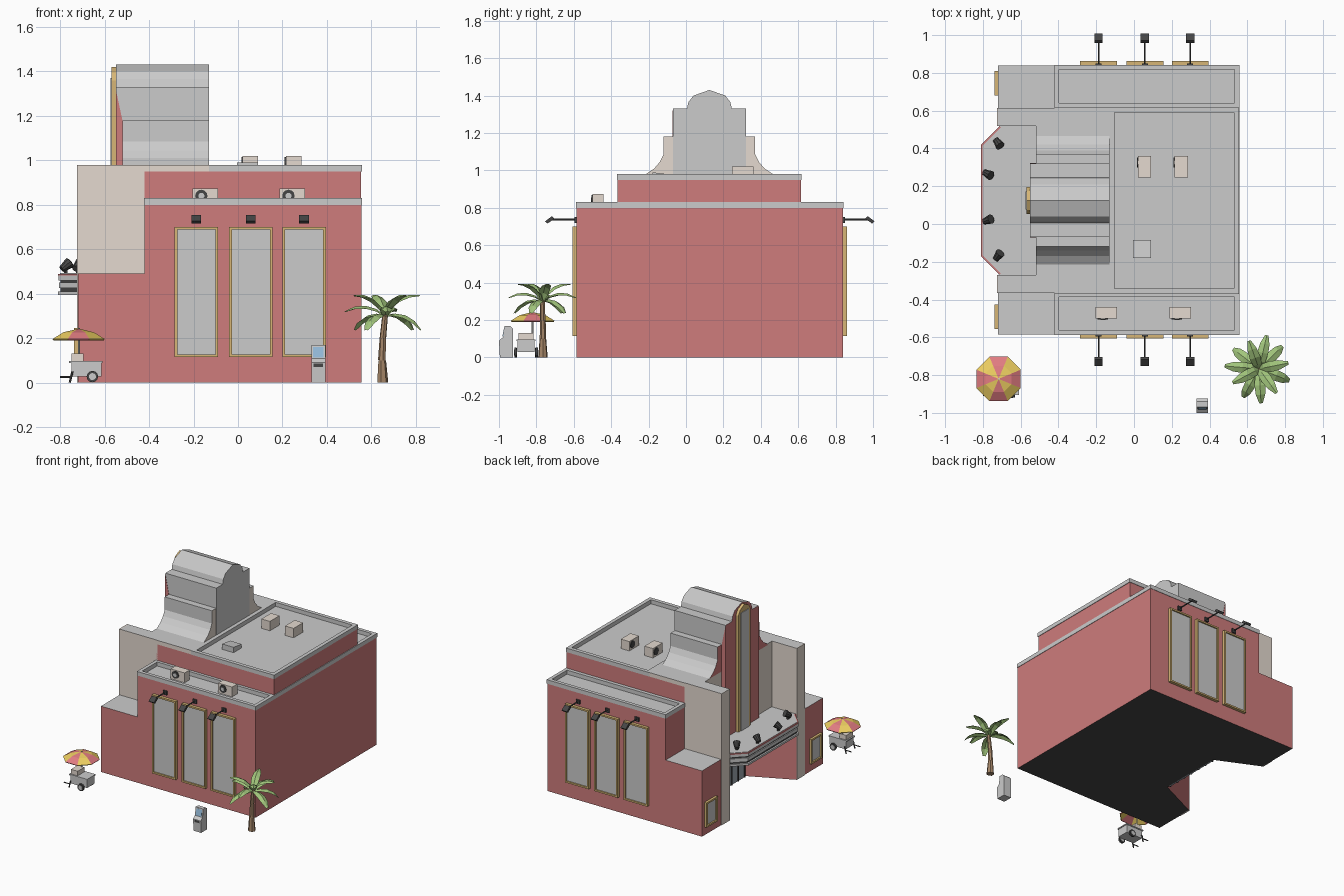
import bpy, bmesh, math
from mathutils import Vector, Matrix

if "Cube" in bpy.data.objects:
    bpy.data.objects.remove(bpy.data.objects["Cube"])

def mat(name, r, g, b):
    m = bpy.data.materials.new(name)
    m.diffuse_color = (r, g, b, 1)
    m.use_nodes = True
    m.node_tree.nodes["Principled BSDF"].inputs["Base Color"].default_value = m.diffuse_color
    return m

RED = mat("brick_red", .62, .2, .2)
BEIGE = mat("beige", .78, .7, .63)
GREY = mat("stone", .75, .75, .75)
DARK = mat("dark", .06, .06, .06)
GOLD = mat("gold", .68, .47, .18)
YELLOW = mat("yellow", .85, .62, .12)
PINK = mat("pink", .75, .2, .22)
GREEN = mat("leaf_green", .36, .56, .2)
TRUNK = mat("bark", .38, .24, .14)
BLUE = mat("screen_blue", .3, .5, .7)
GLASS = mat("door_glass", .35, .4, .45)
CY = .125   # y of the facade's mirror line

def finish(name, bm, mats):
    me = bpy.data.meshes.new(name)
    bmesh.ops.recalc_face_normals(bm, faces=bm.faces)
    bm.to_mesh(me)
    bm.free()
    for m in mats:
        me.materials.append(m)
    ob = bpy.data.objects.new(name, me)
    bpy.context.collection.objects.link(ob)
    return ob

def prism(name, pts, lo, hi, side, lo_mat=None, hi_mat=None, axis='Z'):
    """Extrude a 2D outline along an axis; caps can have their own material."""
    f = {'Z': lambda p, t: (p[0], p[1], t), 'X': lambda p, t: (t, p[0], p[1]),
         'Y': lambda p, t: (p[0], t, p[1])}[axis]
    bm = bmesh.new()
    a = [bm.verts.new(f(p, lo)) for p in pts]
    b = [bm.verts.new(f(p, hi)) for p in pts]
    bm.faces.new(a).material_index = 1
    bm.faces.new(b).material_index = 2
    for i in range(len(pts)):
        j = (i + 1) % len(pts)
        bm.faces.new((a[i], a[j], b[j], b[i]))
    return finish(name, bm, [side, lo_mat or side, hi_mat or side])

def rect(x0, x1, y0, y1):
    return [(x0, y0), (x1, y0), (x1, y1), (x0, y1)]

def box(name, x0, x1, y0, y1, z0, z1, m, top=None):
    return prism(name, rect(x0, x1, y0, y1), z0, z1, m, None, top)

def frame(name, u0, u1, v0, v1, w, lo, hi, m, axis='Z'):
    """Rectangular ring with border width w."""
    f = {'Z': lambda u, v, t: (u, v, t), 'X': lambda u, v, t: (t, u, v),
         'Y': lambda u, v, t: (u, t, v)}[axis]
    bm = bmesh.new()
    r = [[bm.verts.new(f(u, v, t)) for u, v in rect(u0 + d, u1 - d, v0 + d, v1 - d)]
         for t, d in ((lo, 0), (hi, 0), (hi, w), (lo, w))]
    for k in range(4):
        for i in range(4):
            j, n = (i + 1) % 4, (k + 1) % 4
            bm.faces.new((r[k][i], r[k][j], r[n][j], r[n][i]))
    return finish(name, bm, [m])

def rod(name, p, q, r1, r2, m, n=8):
    """Cone or cylinder between two points."""
    p, q = Vector(p), Vector(q)
    d = q - p
    bm = bmesh.new()
    bmesh.ops.create_cone(bm, cap_ends=True, segments=n, radius1=r1, radius2=r2, depth=d.length,
        matrix=Matrix.Translation((p + q) / 2) @ d.to_track_quat('Z', 'Y').to_matrix().to_4x4())
    return finish(name, bm, [m])

# main masses: ground floor with splayed entrance, stepped upper storeys
prism("ground_floor", [(-.72, -.585), (.555, -.585), (.555, .84), (-.72, .84), (-.72, .52),
      (-.4, .37), (-.4, -.12), (-.72, -.27)], 0, .49, RED, DARK, GREY)
box("side_halls", -.42, .555, -.585, .84, .485, .80, RED, GREY)
box("main_hall", -.42, .553, -.365, .615, .80, .95, RED, GREY)
prism("front_block", [(-.72, -.365), (-.41, -.365), (-.41, .615), (-.72, .615), (-.72, .52),
      (-.52, .52), (-.52, -.27), (-.72, -.27)], .485, .98, BEIGE, None, GREY)
box("front_block_cap", -.42, -.13, -.367, .617, .95, .98, BEIGE, GREY)
for y0, y1 in ((-.365, -.27), (.52, .615)):
    box("entrance_pylon_facing", -.725, -.715, y0, y1, 0, .98, BEIGE)

# roof parapets
frame("main_parapet", -.13, .557, -.37, .618, .028, .95, .98, GREY)
frame("south_parapet", -.422, .558, -.588, -.36, .026, .80, .83, GREY)
frame("north_parapet", -.422, .558, .615, .843, .026, .80, .83, GREY)
box("parapet_band", .55, .558, -.4, .65, .80, .83, GREY)

# stepped tower with rounded crown and flared shoulders
half = [(.195, 1.33), (.12, 1.33), (.112, 1.365), (.085, 1.4), (0, 1.43)]
crown = [(CY + s, z) for s, z in half] + [(CY - s, z) for s, z in half[-2::-1]]
prism("tower", [(CY + .195, .49)] + crown + [(CY - .195, .49)], -.55, -.13, GREY, RED, GREY, 'X')
for s in (-1, 1):
    prism("tower_shoulder", [(CY + s * a, z) for a, z in ((.15, .97), (.15, 1.18), (.245, 1.18),
          (.245, 1.085), (.265, 1.045), (.295, 1.01), (.34, .98), (.34, .97))],
          -.52, -.131, GREY, RED, BEIGE, 'X')
    prism("tower_red_return", [(-.55, .49), (-.52, .49), (-.52, 1.18), (-.55, 1.32)],
          CY + s * .19, CY + s * .197, RED, axis='Y')

# vertical fin sign on the tower
fin = [(.072, .49), (.072, 1.36), (.05, 1.395), (0, 1.42)]
prism("fin_sign", [(CY + a, z) for a, z in fin] + [(CY - a, z) for a, z in fin[-2::-1]],
      -.57, -.545, GOLD, axis='X')
box("fin_sign_panel", -.574, -.565, CY - .048, CY + .048, .49, 1.37, GREY)

# marquee canopy in stacked bands
def canopy(name, d, z0, z1, m):
    h = .395 - d
    k = .06
    pts = [(-.45, CY - h), (-.71 + d * .4, CY - h), (-.81 + d, CY - .295 + d * .4),
           (-.81 + d, CY + .295 - d * .4), (-.71 + d * .4, CY + h), (-.45, CY + h)]
    prism(name, pts, z0, z1, m)

for name, d, z0, z1, m in (("base", 0, .395, .41, GREY), ("lower_band", .012, .41, .425, DARK),
                           ("middle_band", .004, .425, .45, GREY), ("upper_groove", .012, .45, .46, DARK),
                           ("upper_band", .002, .46, .482, GREY), ("red_rim", 0, .482, .489, RED),
                           ("roof", .009, .488, .492, GREY)):
    canopy("marquee_" + name, d, z0, z1, m)

# spotlights on the marquee
for x, y in ((-.72, .43), (-.775, .265), (-.775, .02), (-.72, -.17)):
    c = Vector((x, y, .525))
    d = (Vector((-.5, CY, .75)) - c).normalized()
    rod("spotlight_stand", (x, y, .49), (x, y, .52), .01, .01, DARK, 6)
    rod("spotlight_head", c - d * .024, c + d * .024, .016, .026, DARK, 10)

# entrance doors
box("door_panel", -.41, -.398, -.1, .35, 0, .32, GLASS)
for i in range(7):
    y = -.1 + i * .075
    box("door_mullion", -.416, -.40, y - .005, y + .005, 0, .32, DARK)
box("door_header", -.418, -.40, -.105, .355, .31, .325, GOLD)

# tall side panels and lamps on both long walls, front posters
for s, wall in ((-1, -.585), (1, .84)):
    def out(a, b):
        return sorted((wall + s * a, wall + s * b))
    for x in (-.1875, .0575, .2975):
        frame("panel_frame", x - .0975, x + .0975, .115, .70, .012, *out(-.005, .022), GOLD, 'Y')
        box("panel_face", x - .09, x + .09, *out(-.005, .012), .122, .692, GREY)
        box("lamp_mount", x - .016, x + .016, *out(-.002, .01), .72, .75, DARK)
        rod("lamp_arm", (x, wall, .737), (x, wall + s * .14, .737), .005, .005, DARK, 6)
        prism("lamp_head", [(wall + s * a, z) for a, z in ((.118, .742), (.132, .755), (.168, .728), (.155, .716))],
              x - .022, x + .022, DARK, axis='X')
for y in (-.49, .745):
    frame("poster_frame", y - .065, y + .065, .06, .245, .013, -.738, -.715, GOLD, 'X')
    box("poster_face", -.727, -.715, y - .055, y + .055, .07, .235, GREY)

# rooftop equipment
for x in (-.205, .187):
    box("side_air_conditioner", x, x + .115, -.5, -.44, .80, .873, BEIGE)
    rod("side_fan", (x + .04, -.505, .84), (x + .04, -.49, .84), .028, .028, DARK, 12)
    rod("side_fan_hub", (x + .04, -.508, .84), (x + .04, -.49, .84), .014, .014, GREY, 10)
for x in (.02, .215):
    box("main_air_conditioner", x, x + .07, .247, .36, .95, 1.02, BEIGE)
    rod("main_fan", (x - .005, .325, .987), (x + .01, .325, .987), .027, .027, DARK, 12)
prism("roof_hatch", [(-.18, .95), (-.085, .95), (-.085, .978), (-.18, .99)], -.005, .09, GREY, axis='X')

# snack cart
box("cart_body", -.75, -.615, -.9, -.81, .028, .09, GREY)
box("cart_counter", -.76, -.61, -.905, -.805, .088, .096, GREY)
box("cart_case", -.75, -.695, -.895, -.815, .095, .13, BEIGE)
for y in (-.912, -.798):
    rod("cart_wheel", (-.655, y - .006, .027), (-.655, y + .006, .027), .026, .026, DARK, 12)
    rod("cart_hub", (-.655, y - .008, .027), (-.655, y + .008, .027), .016, .016, GREY, 10)
    rod("cart_leg", (-.757, y * .9 - .086, 0), (-.745, y * .9 - .086, .05), .005, .005, DARK, 6)
    rod("cart_handle", (-.75, y * .9 - .086, .025), (-.80, y * .9 - .086, .025), .004, .004, DARK, 6)
rod("umbrella_pole", (-.715, -.82, .09), (-.715, -.82, .245), .005, .005, GREY, 6)
bm = bmesh.new()
tip = bm.verts.new((-.717, -.82, .243))
rings = [[bm.verts.new((-.717 + r * math.cos((i + .5) * math.pi / 4), -.82 + r * math.sin((i + .5) * math.pi / 4), z))
          for i in range(8)] for r, z in ((.075, .226), (.127, .196), (.122, .19))]
for i in range(8):
    j = (i + 1) % 8
    fs = [bm.faces.new((tip, rings[0][i], rings[0][j]))]
    fs += [bm.faces.new((rings[k][i], rings[k + 1][i], rings[k + 1][j], rings[k][j])) for k in (0, 1)]
    for f in fs:
        f.material_index = i % 2
finish("umbrella_canopy", bm, [YELLOW, PINK])

# street kiosk
prism("kiosk_body", [(-.995, 0), (-.925, 0), (-.925, .155), (-.94, .168), (-.97, .168), (-.978, .108), (-1, .09)],
      .33, .393, GREY, axis='X')
prism("kiosk_screen", [(-.972, .16), (-.968, .16), (-.975, .112), (-.982, .112)], .338, .385, BLUE, axis='X')
box("kiosk_slot", .34, .383, -1, -.99, .07, .085, DARK)

# palm tree
rings = [((.65, -.765, 0), .026), ((.648, -.765, .1), .018), ((.652, -.765, .2), .015), ((.662, -.767, .305), .013)]
for (p, r), (q, t) in zip(rings, rings[1:]):
    rod("palm_trunk", p, q, r, t, TRUNK, 7)
bm = bmesh.new()
for i in range(11):
    a = i * 2 * math.pi / 11 + .2
    elev = math.radians((62, 12, 38)[i % 3])
    out, side = Vector((math.cos(a), math.sin(a), 0)), Vector((-math.sin(a), math.cos(a), 0))
    p, prev = Vector((.662, -.767, .30)), None
    for w in (.008, .024, .029, .025, .009):
        row = [bm.verts.new(p - side * w - Vector((0, 0, w * .45))), bm.verts.new(p),
               bm.verts.new(p + side * w - Vector((0, 0, w * .45)))]
        if prev:
            for k in (0, 1):
                bm.faces.new((prev[k], prev[k + 1], row[k + 1], row[k]))
        prev = row
        p = p + (out * math.cos(elev) + Vector((0, 0, math.sin(elev)))) * .05
        elev -= math.radians(21)
finish("palm_fronds", bm, [GREEN])
